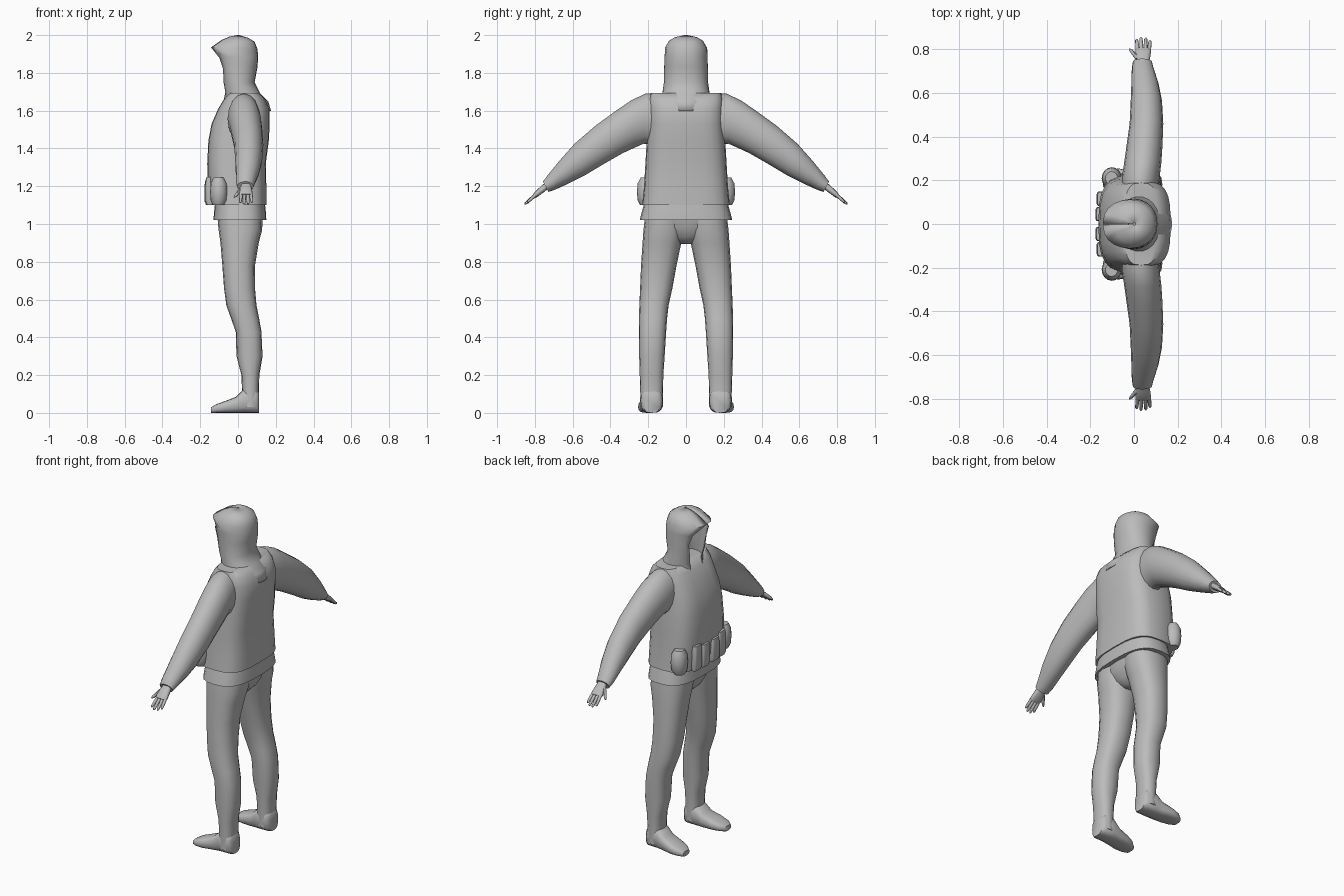
import bpy, bmesh, math
from mathutils import Vector as V

grey = bpy.data.materials.new("plain grey")
grey.diffuse_color = (0.5, 0.5, 0.5, 1)


def ring(c, u, v, n=16, e=2.0):
    """Rounded-box ring around c with half axes u and v."""
    pts = []
    for i in range(n):
        a = 2 * math.pi * i / n
        p, q = (math.copysign(abs(t) ** (2 / e), t) for t in (math.cos(a), math.sin(a)))
        pts.append(V(c) + V(u) * p + V(v) * q)
    return pts


def flat(z, x0, x1, y0, y1, n=16, e=2.0):
    """Horizontal ring from its extents."""
    return ring(((x0 + x1) / 2, (y0 + y1) / 2, z), ((x1 - x0) / 2, 0, 0), (0, (y1 - y0) / 2, 0), n, e)


def loft(name, rings, side=1, closed=True, caps=True, angle=50):
    bm = bmesh.new()
    rows = [[bm.verts.new((p.x, p.y * side, p.z)) for p in r] for r in rings]
    n = len(rows[0])
    for a, b in zip(rows, rows[1:]):
        for i in range(n if closed else n - 1):
            j = (i + 1) % n
            bm.faces.new((a[i], a[j], b[j], b[i]))
    if caps:
        bm.faces.new(rows[0])
        bm.faces.new(rows[-1])
    bmesh.ops.recalc_face_normals(bm, faces=bm.faces)
    me = bpy.data.meshes.new(name)
    bm.to_mesh(me)
    bm.free()
    me.materials.append(grey)
    me.shade_smooth()
    me.set_sharp_from_angle(angle=math.radians(angle))
    ob = bpy.data.objects.new(name, me)
    bpy.context.collection.objects.link(ob)
    return ob


# Vest: z, front x, back x, half width
loft("vest", [flat(z, a, b, -w, w, 24, 3.2) for z, a, b, w in (
    (1.10, -.15, .15, .232), (1.20, -.16, .15, .222), (1.32, -.163, .147, .215),
    (1.44, -.157, .163, .208), (1.53, -.14, .168, .20), (1.61, -.105, .168, .197),
    (1.66, -.075, .145, .195), (1.693, -.045, .11, .188))])

# Jacket hem flaring under the vest
loft("jacket_hem", [flat(z, a, b, -w, w, 24, 2.8) for z, a, b, w in (
    (1.02, -.13, .15, .245), (1.06, -.127, .148, .235), (1.13, -.12, .14, .215))])

# Hips joining the legs
loft("hips", [flat(z, a, b, -w, w, 16, 2.4) for z, a, b, w in (
    (.895, -.03, .06, .035), (.93, -.07, .095, .10), (.98, -.095, .12, .18), (1.04, -.105, .13, .21))])

# Hood: z at front, z at back, front x, back x, half width, half width of face opening
hood = []
for zf, zb, a, b, w, o in (
        (1.60, 1.60, -.112, .175, .11, .045), (1.66, 1.65, -.085, .16, .125, .05),
        (1.70, 1.69, -.075, .118, .125, .05), (1.75, 1.75, -.092, .088, .117, .065),
        (1.82, 1.83, -.108, .103, .116, .08), (1.88, 1.89, -.125, .107, .115, .072),
        (1.935, 1.93, -.143, .102, .112, .002), (1.975, 1.965, -.085, .088, .09, .002),
        (1.992, 1.985, -.045, .055, .06, .001), (2.0, 2.0, -.004, .008, .006, .0005)):
    start = math.asin(o / w)
    row = []
    for i in range(21):
        t = start + (2 * math.pi - 2 * start) * i / 20
        x = (a + b) / 2 - (b - a) / 2 * math.cos(t)
        y = w * math.copysign(abs(math.sin(t)) ** .85, math.sin(t))
        row.append(V((x, y, zf + (zb - zf) * (1 - math.cos(t)) / 2)))
    hood.append(row)
hood_ob = loft("hood", hood, closed=False, caps=False, angle=60)
thick = hood_ob.modifiers.new("cloth", 'SOLIDIFY')
thick.thickness, thick.offset = .006, -1

for s, tag in ((1, "left"), (-1, "right")):
    # Leg: z, front x, back x, inner y, outer y
    loft("leg_" + tag, [flat(z, a, b, c, d, 16, 2.4) for z, a, b, c, d in (
        (.03, .02, .11, .122, .243), (.10, .022, .11, .122, .242), (.20, .018, .113, .12, .245),
        (.30, -.008, .13, .113, .248), (.43, -.012, .124, .105, .25), (.50, -.037, .112, .10, .249),
        (.57, -.062, .098, .092, .247), (.66, -.074, .09, .072, .243), (.78, -.083, .09, .05, .238),
        (.90, -.093, .11, .025, .23), (.97, -.103, .128, .01, .225), (1.05, -.11, .13, .005, .215))], s)

    # Foot: x, half width, height, outward shift
    loft("foot_" + tag, [ring((x, .182 + k, h / 2), (0, w, 0), (0, 0, h / 2), 16, 3) for x, w, h, k in (
        (.112, .042, .11, 0), (.095, .058, .13, 0), (.03, .06, .125, 0), (-.01, .058, .085, .004),
        (-.07, .06, .062, .012), (-.115, .05, .046, .016), (-.142, .03, .03, .018))], s)

    # Sleeve: top point (y, z), bottom point (y, z), front x, back x
    arm = []
    for ty, tz, by, bz, a, b in (
            (.15, 1.69, .17, 1.42, -.055, .11), (.215, 1.69, .225, 1.425, -.055, .118),
            (.29, 1.655, .27, 1.405, -.045, .125), (.37, 1.60, .335, 1.375, -.035, .13),
            (.48, 1.52, .44, 1.315, -.02, .134), (.59, 1.425, .54, 1.255, -.015, .128),
            (.67, 1.335, .62, 1.215, -.012, .112), (.735, 1.255, .69, 1.183, -.01, .09),
            (.757, 1.225, .728, 1.17, -.005, .082), (.75, 1.215, .732, 1.182, .01, .07)):
        arm.append(ring(((a + b) / 2, (ty + by) / 2, (tz + bz) / 2), (0, (ty - by) / 2, (tz - bz) / 2),
                        ((b - a) / 2, 0, 0)))
    loft("sleeve_" + tag, arm, s)

    # Palm, fingers and thumb, pointing outward and down
    out, up = V((0, .77, -.64)), V((0, .64, .77))
    wrist = V((.042, .735, 1.205))
    loft("palm_" + tag, [ring(wrist + out * d, up * t, V((w, 0, 0)), 12, 2.6) for d, t, w in (
        (0, .018, .026), (.035, .017, .032), (.07, .015, .036), (.085, .011, .035))], s)
    for i, (x, length) in enumerate(((.017, .066), (.034, .077), (.052, .073), (.069, .058))):
        base = wrist + out * .078 + V((x - .042, 0, 0))
        way = out + V(((x - .043) * 3, 0, -.02 * i))
        loft(f"finger_{i + 1}_{tag}", [ring(base + way * length * f, up * r, V((r, 0, 0)), 8)
                                       for f, r in ((0, .009), (.5, .0085), (.9, .007), (1, .003))], s)
    base, way = wrist + V((-.022, 0, 0)) + out * .025, out + V((-.65, 0, -.15))
    loft("thumb_" + tag, [ring(base + way * d, up * r, V((r, 0, 0)), 8)
                          for d, r in ((0, .012), (.03, .011), (.05, .009), (.06, .004))], s)

    # Front pouches on the belt
    for k, (y, x, w, z0, z1) in enumerate(((.045, -.157, .033, 1.10, 1.235), (.115, -.152, .034, 1.10, 1.25))):
        loft(f"belt_pouch_{k + 1}_{tag}", [flat(z, x - t, x + .02, y - w * f, y + w * f, 16, 4) for z, t, f in (
            (z0, .012, .9), (z0 + .02, .02, 1), (z1 - .03, .02, 1), (z1, .015, .92))], s)
    # Rounded pouch at the hip corner
    loft("side_pouch_" + tag, [flat(z, -.105 - .043 * f, -.105 + .05 * f, .21 - .052 * f, .21 + .05 * f)
                               for z, f in ((1.10, .65), (1.125, .92), (1.17, 1), (1.215, .92), (1.245, .6))], s)
